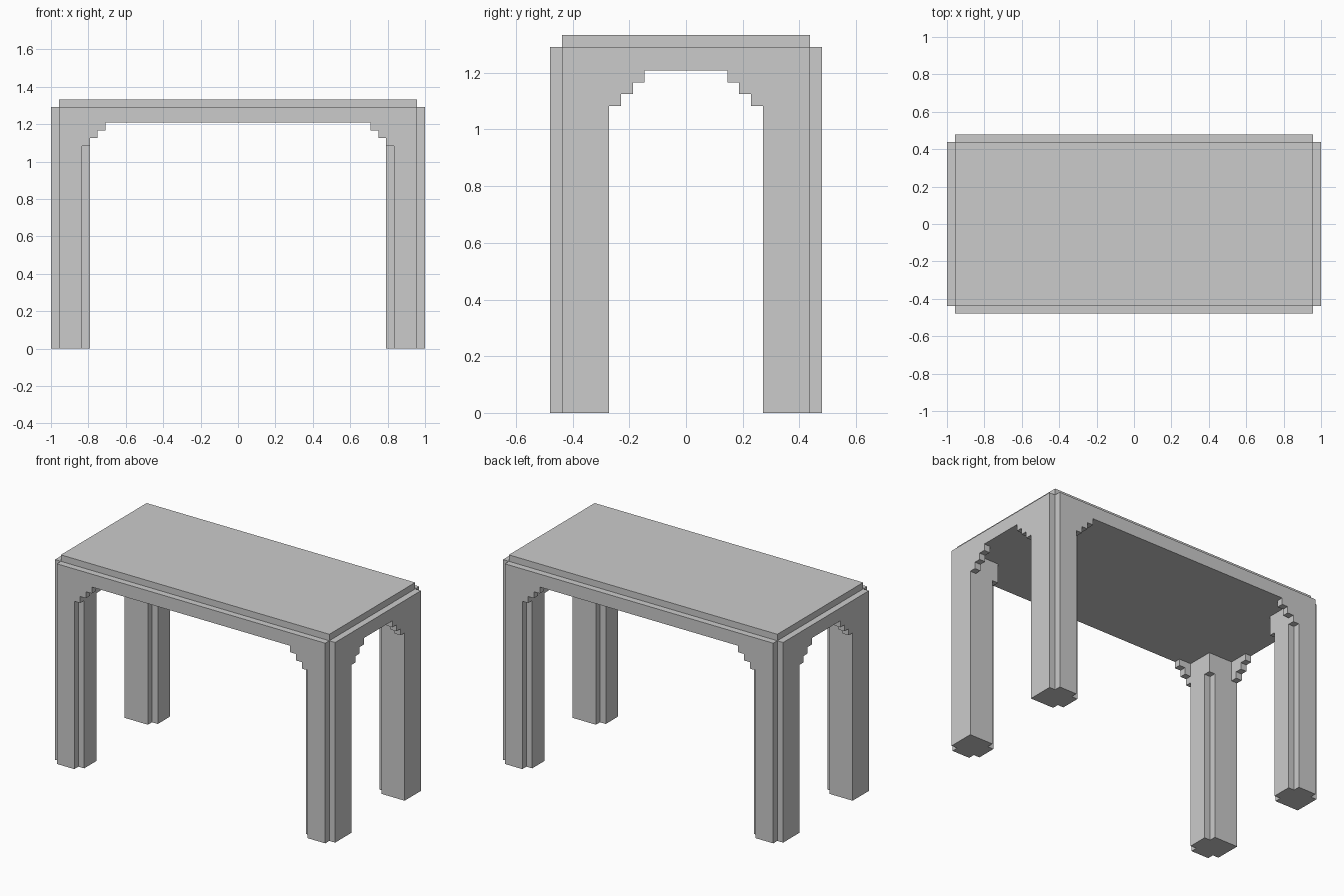
import bpy, bmesh
from mathutils import Vector

if "Cube" in bpy.data.objects:
    bpy.data.objects.remove(bpy.data.objects["Cube"])

U = 1 / 24            # module of all the stepped details
JOINT = 29            # height (in modules) where legs meet the tabletop


def finish(name, bm, mirror=False):
    """Scale from modules to units, make the object, optionally mirror to four corners."""
    bmesh.ops.recalc_face_normals(bm, faces=bm.faces)
    bmesh.ops.scale(bm, vec=(U, U, U), verts=bm.verts)
    mesh = bpy.data.meshes.new(name)
    bm.to_mesh(mesh)
    bm.free()
    ob = bpy.data.objects.new(name, mesh)
    bpy.context.collection.objects.link(ob)
    if mirror:
        mod = ob.modifiers.new("four_corners", 'MIRROR')
        mod.use_axis = (True, True, False)
        mod.use_mirror_merge = False


def prism(points, offset):
    """Closed outline extruded along offset."""
    bm = bmesh.new()
    face = bm.faces.new([bm.verts.new(p) for p in points])
    new = bmesh.ops.extrude_face_region(bm, geom=[face], use_keep_orig=True)
    moved = [g for g in new["geom"] if isinstance(g, bmesh.types.BMVert)]
    bmesh.ops.translate(bm, vec=offset, verts=moved)
    bmesh.ops.recalc_face_normals(bm, faces=bm.faces)
    return bm


def open_top(bm):
    """Remove the face hidden against the tabletop."""
    hidden = [f for f in bm.faces if all(abs(v.co.z - JOINT) < 1e-4 for v in f.verts)]
    bmesh.ops.delete(bm, geom=hidden, context='FACES_ONLY')
    return bm


def stair(start):
    """Stepped bracket profile (distance from centre, height)."""
    pts = [(start, JOINT), (start, JOINT - 3)]
    for i in range(3):
        pts += [(start - 1 - i, JOINT - 3 + i), (start - 1 - i, JOINT - 2 + i)]
    return pts


# Tabletop: slab with rims pushed out on four sides and a raised upper panel
bm = prism([(-23, -10.5, 29), (23, -10.5, 29), (23, 10.5, 29), (-23, 10.5, 29)], (0, 0, 2))
sides = [f for f in bm.faces if abs(f.normal.z) < 0.5]
top = max(bm.faces, key=lambda f: f.calc_center_median().z)
panel = bmesh.ops.extrude_face_region(bm, geom=[top])
bmesh.ops.translate(bm, vec=(0, 0, 1),
                    verts=[g for g in panel["geom"] if isinstance(g, bmesh.types.BMVert)])
if top.is_valid:
    bm.faces.remove(top)
for f in bmesh.ops.extrude_discrete_faces(bm, faces=sides)["faces"]:
    c = f.calc_center_median()
    out = Vector((1 if c.x > 1 else -1, 0, 0)) if abs(c.x) > 1 else Vector((0, 1 if c.y > 0 else -1, 0))
    bmesh.ops.translate(bm, vec=out, verts=f.verts)
bmesh.ops.remove_doubles(bm, verts=bm.verts, dist=1e-4)
finish("tabletop", bm)

# Legs: square section with three notched corners
section = [(20, 6.5), (24, 6.5), (24, 10.5), (23, 10.5), (23, 11.5),
           (20, 11.5), (20, 10.5), (19, 10.5), (19, 7.5), (20, 7.5)]
finish("legs", open_top(prism([(x, y, 0) for x, y in section], (0, 0, JOINT))), True)

# Small blocks closing the inner notch at the head of each leg
block = [(19, 6.5, 26), (20, 6.5, 26), (20, 7.5, 26), (19, 7.5, 26)]
finish("leg_head_blocks", open_top(prism(block, (0, 0, 3))), True)

# Stepped corner brackets on the long and short sides
finish("long_side_brackets",
       open_top(prism([(x, 10.5, z) for x, z in stair(20)], (0, 1, 0))), True)
finish("short_side_brackets",
       open_top(prism([(23, y, z) for y, z in stair(6.5)], (1, 0, 0))), True)
